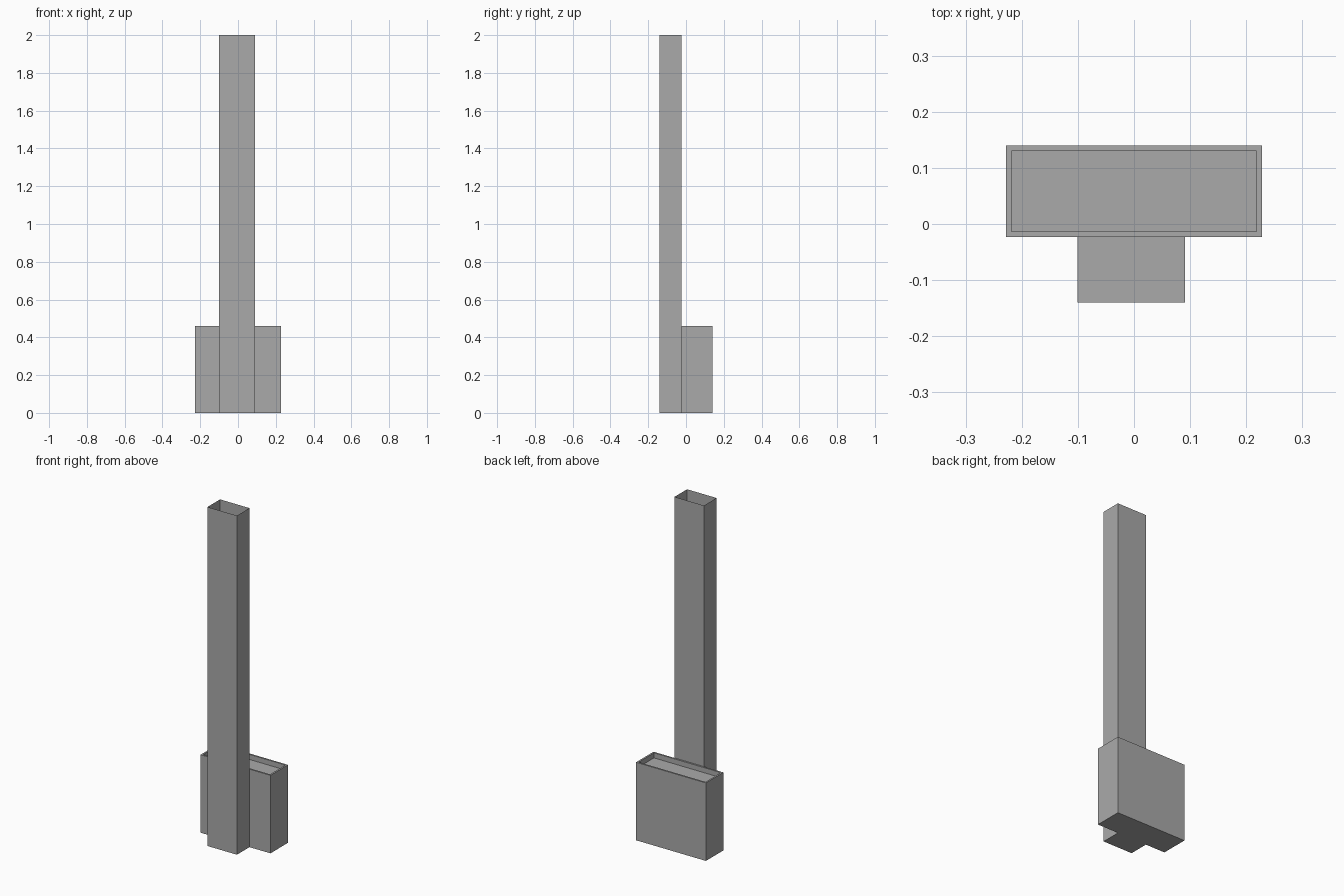
import bpy
import bmesh
from mathutils import Matrix, Vector

cube = bpy.data.objects.get("Cube")
if cube:
    bpy.data.objects.remove(cube, do_unlink=True)

grey = bpy.data.materials.new("plain grey")
grey.use_nodes = True
grey.diffuse_color = (0.4, 0.4, 0.4, 1)
grey.node_tree.nodes["Principled BSDF"].inputs["Base Color"].default_value = (0.4, 0.4, 0.4, 1)


def block(low, high):
    """Box mesh between two corners; returns it with its top face."""
    low, high = Vector(low), Vector(high)
    bm = bmesh.new()
    size = Matrix.Diagonal((*(high - low), 1))
    bmesh.ops.create_cube(bm, size=1, matrix=Matrix.Translation((low + high) / 2) @ size)
    top = max(bm.faces, key=lambda f: f.calc_center_median().z)
    return bm, top


def finish(bm, name):
    mesh = bpy.data.meshes.new(name)
    bm.to_mesh(mesh)
    bm.free()
    mesh.materials.append(grey)
    bpy.context.collection.objects.link(bpy.data.objects.new(name, mesh))


# Tall shaft with thin walls, open at the top
bm, top = block((-0.101, -0.14, 0), (0.091, -0.023, 2))
bmesh.ops.delete(bm, geom=[top], context="FACES_ONLY")
finish(bm, "tall_open_shaft")

# Low box behind it, with a raised rim around a sunken top
bm, top = block((-0.228, -0.023, 0), (0.228, 0.14, 0.46))
bmesh.ops.inset_region(bm, faces=[top], thickness=0.014)
floor = bmesh.ops.extrude_discrete_faces(bm, faces=[top])["faces"][0]
bmesh.ops.translate(bm, verts=floor.verts, vec=(0, 0, -0.03))
finish(bm, "rimmed_base_box")
